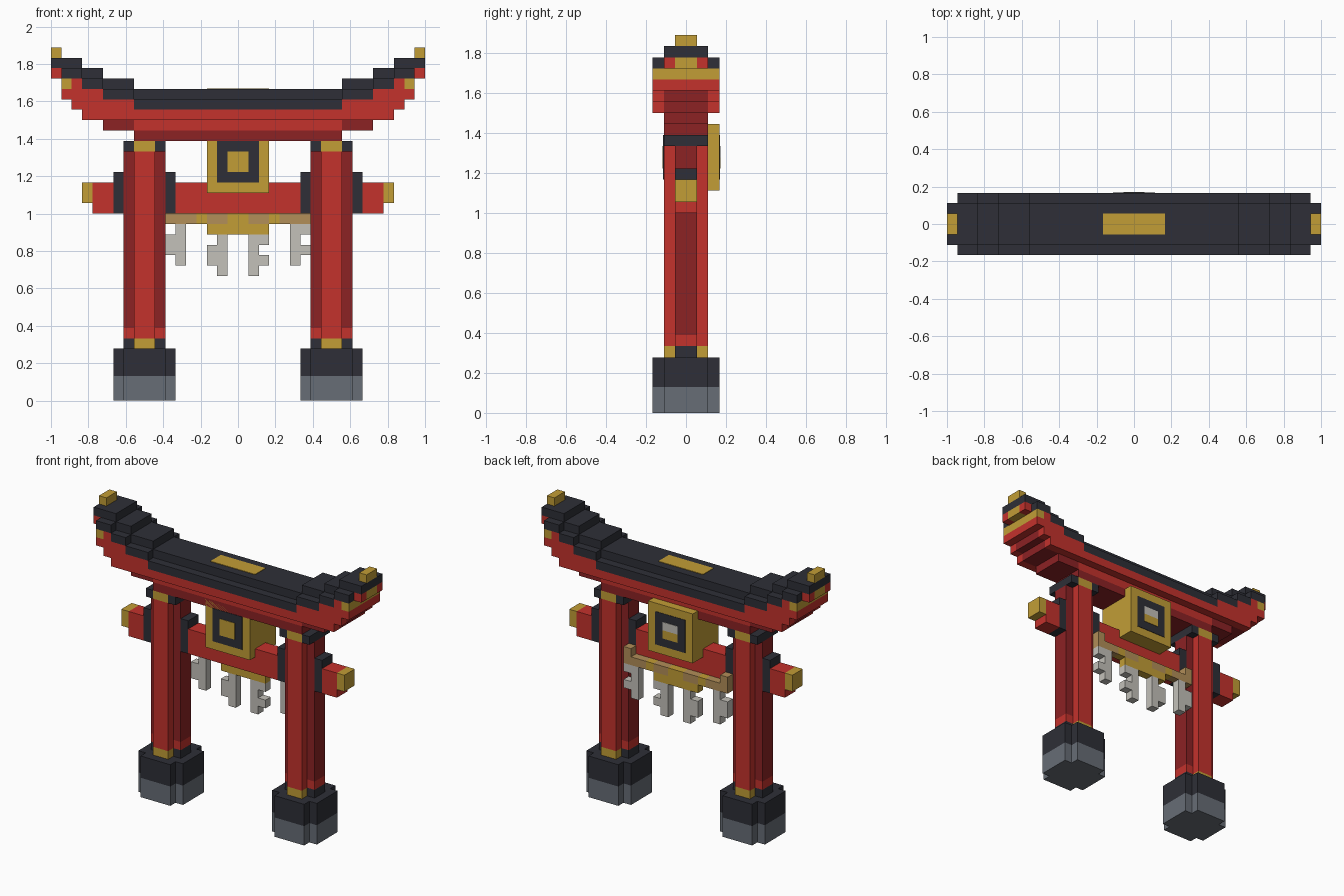
import bpy
import bmesh

cube = bpy.data.objects.get("Cube")
if cube:
    bpy.data.objects.remove(cube, do_unlink=True)

U = 1 / 18  # size of one block


def material(name, *srgb):
    col = [((c / 255 + 0.055) / 1.055) ** 2.4 for c in srgb] + [1]
    m = bpy.data.materials.new(name)
    m.use_nodes = True
    m.diffuse_color = col
    m.node_tree.nodes["Principled BSDF"].inputs["Base Color"].default_value = col
    return m


RED = material("vermilion", 196, 50, 44)
DARK = material("dark red", 140, 34, 36)
BLACK = material("charcoal", 46, 47, 55)
GOLD = material("gold", 194, 157, 54)
GREY = material("stone grey", 103, 109, 118)
TAN = material("straw", 178, 142, 88)
PAPER = material("paper white", 196, 193, 186)


def blocks(name, mat, *boxes, mirror=True):
    """Boxes as (x0, x1, y0, y1, z0, z1) in block units, mirrored across x."""
    bm = bmesh.new()
    for x0, x1, y0, y1, z0, z1 in boxes:
        spans = [(x0, x1)]
        if mirror:
            spans = [(-x1, x1)] if x0 == 0 else [(x0, x1), (-x1, -x0)]
        for a, b in spans:
            for v in bmesh.ops.create_cube(bm, size=1)["verts"]:
                v.co = (U * (b if v.co.x > 0 else a),
                        U * (y1 if v.co.y > 0 else y0),
                        U * (z1 if v.co.z > 0 else z0))
    mesh = bpy.data.meshes.new(name)
    bm.to_mesh(mesh)
    bm.free()
    mesh.materials.append(mat)
    ob = bpy.data.objects.new(name, mesh)
    bpy.context.collection.objects.link(ob)
    return ob


def plus(z0, z1):
    """Notched square footing plan."""
    return [(6, 7, -2, 2, z0, z1), (7, 11, -3, 3, z0, z1), (11, 12, -2, 2, z0, z1)]


# Footings
blocks("footing_lower", GREY, *plus(0, 2.35))
blocks("footing_upper", BLACK, *plus(2.35, 5))

# Pillars with collars at bottom and top
blocks("pillar_core", RED, (8, 10, -2, 2, 6, 24), (7, 8, -1, 1, 6, 7), (10, 11, -1, 1, 6, 7))
blocks("pillar_sides", DARK, (7, 8, -1, 1, 7, 24), (10, 11, -1, 1, 7, 24))
blocks("pillar_collar_gold", GOLD, (8, 10, -2, 2, 5, 6), (8, 10, -2, 2, 24, 25))
blocks("pillar_collar_black", BLACK, (7, 8, -1, 1, 5, 6), (10, 11, -1, 1, 5, 6),
       (7, 8, -2, 2, 24, 25), (10, 11, -2, 2, 24, 25))

# Tie beam, clamps and end caps
blocks("tie_beam", RED, (0, 6, -1, 1, 18, 21), (12, 14, -1, 1, 18, 21))
blocks("beam_clamp", BLACK, (6, 7, -1, 1, 18, 22), (11, 12, -1, 1, 18, 22))
blocks("beam_end_cap", GOLD, (14, 15, -1, 1, 19, 21))

# Roof: each segment has a narrow top course and a wide lower course
roof = []
for x0, x1, z in ((0, 10, 28), (10, 13, 29), (13, 15, 30), (15, 17, 31)):
    roof.append((x0, x1, -3, 3, z, z + 1))
    roof.append((x0, 18 if x1 == 17 else x1, -2, 2, z + 1, z + 2))
blocks("roof_cover", BLACK, *roof)

# Red lintel courses stepping outward, with a dark core
blocks("lintel_top", RED, (13, 17, -3, 3, 29, 30), (15, 16, -3, 3, 30, 31),
       (0, 10, -2, 2, 26, 27))
edges, core = [], [(0, 10, -2, 2, 25, 26), (10, 13, -2, 2, 26, 27)]
for x0, x1, z in ((10, 16, 28), (0, 15, 27)):
    core.append((x0, x1, -2, 2, z, z + 1))
    edges += [(x0, x1, -3, -2, z, z + 1), (x0, x1, 2, 3, z, z + 1)]
blocks("lintel_edges", RED, *edges)
blocks("lintel_core", DARK, *core)

# Roof tips and ornaments
blocks("tip_red", RED, (17, 18, -2, -1, 31, 32), (17, 18, 1, 2, 31, 32))
blocks("tip_gold", GOLD, (17, 18, -1, 1, 31, 32), (17, 18, -1, 1, 33, 34),
       (16, 17, -3, 3, 30, 31))
blocks("ridge_plate", GOLD, (0, 3, -1, 1, 30, 30.06))

# Plaque with framed centre on both faces
blocks("plaque", GOLD, (0, 3, -2, 3, 20, 26))
blocks("plaque_frame", BLACK, (0, 2, -2.05, -2, 21, 25), (0, 2, 3, 3.05, 21, 25))
blocks("plaque_centre", GOLD, (0, 1, -2.1, -2.05, 22, 24), (0, 1, 3.05, 3.1, 22, 23))
blocks("plaque_centre_back", PAPER, (0, 1, 3.05, 3.1, 23, 24))

# Straw rope behind the beam
blocks("rope", TAN, (1, 3, 1, 2, 17, 18), (4, 7, 1, 2, 17, 18), (6, 7, 1, 2, 18, 19))
blocks("rope_binding", GOLD, (0, 1, 1, 2, 17, 18), (3, 4, 1, 2, 17, 18),
       (0, 3, 1, 2, 16, 17))

# Folded paper streamers
for name, x, z in (("inner", 1, 12), ("outer", 5, 13)):
    blocks("streamer_left_" + name, PAPER, (x, x + 1, 1, 2, z, z + 4),
           (x + 1, x + 2, 1, 2, z + 1, z + 2), (x + 1, x + 2, 1, 2, z + 3, z + 4),
           mirror=False)
    blocks("streamer_right_" + name, PAPER, (-x - 1, -x, 1, 2, z, z + 4),
           (-x - 2, -x - 1, 1, 2, z + 1, z + 3), mirror=False)
